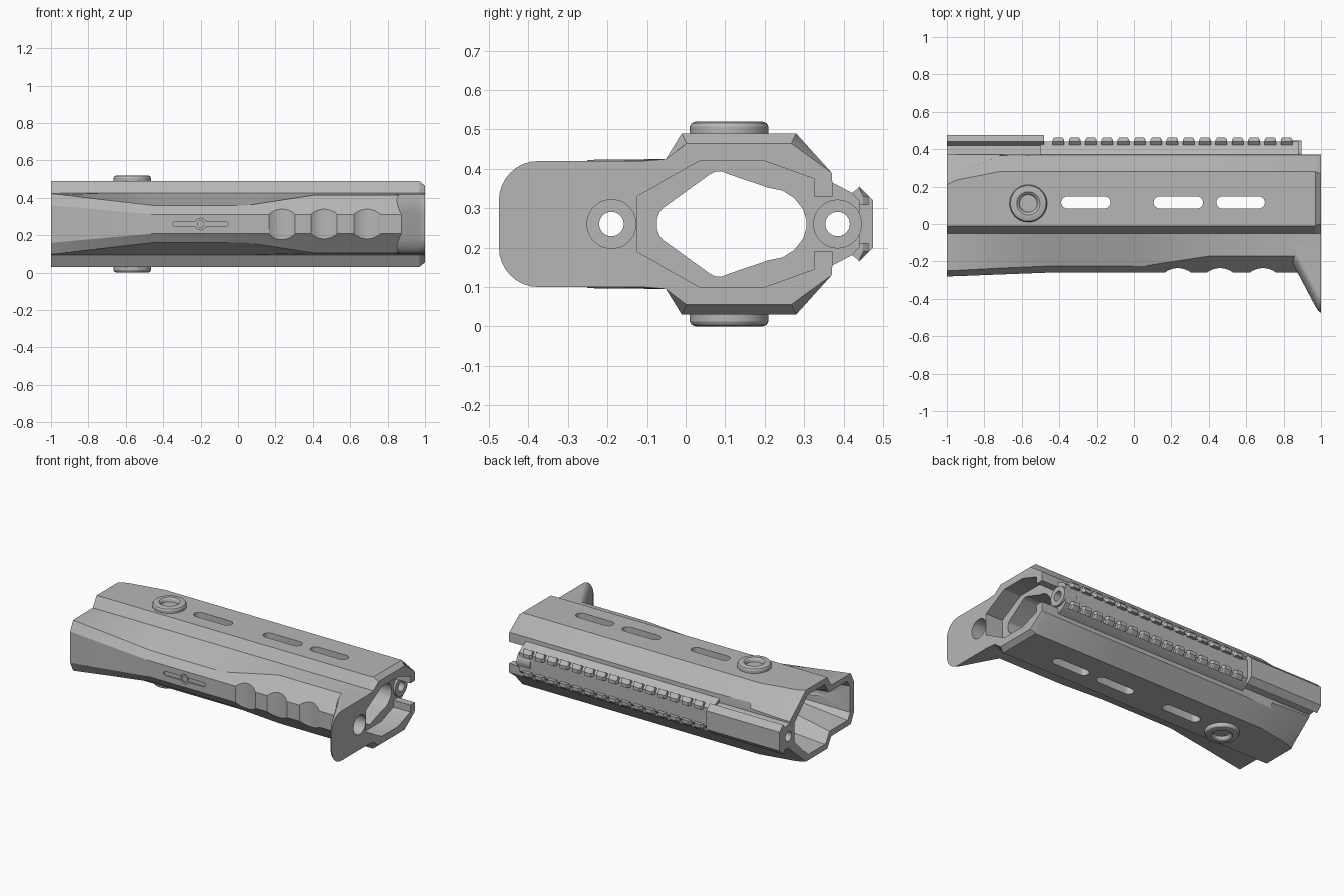
import bpy, bmesh, math

cube = bpy.data.objects.get("Cube")
if cube:
    bpy.data.objects.remove(cube, do_unlink=True)

ZC = 0.26  # height of the long axis

grey = bpy.data.materials.new("matte grey")
grey.use_nodes = True
grey.diffuse_color = (0.47, 0.47, 0.47, 1)
grey.node_tree.nodes["Principled BSDF"].inputs["Base Color"].default_value = (0.47, 0.47, 0.47, 1)


def loft(name, sections, axis="X"):
    """Skin closed rings; each section is (position on axis, [(u, v), ...])."""
    place = {"X": lambda u, v, w: (w, u, v),
             "Y": lambda u, v, w: (u, w, v),
             "Z": lambda u, v, w: (u, v, w)}[axis]
    bm = bmesh.new()
    rings = [[bm.verts.new(place(u, v, w)) for u, v in pts] for w, pts in sections]
    n = len(rings[0])
    for a, b in zip(rings, rings[1:]):
        for i in range(n):
            j = (i + 1) % n
            bm.faces.new((a[i], a[j], b[j], b[i]))
    bm.faces.new(rings[0])
    bm.faces.new(rings[-1])
    bmesh.ops.recalc_face_normals(bm, faces=bm.faces)
    mesh = bpy.data.meshes.new(name)
    bm.to_mesh(mesh)
    bm.free()
    obj = bpy.data.objects.new(name, mesh)
    bpy.context.collection.objects.link(obj)
    return obj


def prism(name, pts, lo, hi, axis="X"):
    return loft(name, [(lo, pts), (hi, pts)], axis)


def sym(half):
    """Mirror a (y, half height) outline about the long axis."""
    return [(y, ZC + h) for y, h in half] + [(y, ZC - h) for y, h in reversed(half)]


def circle(u, v, r, n=40):
    return [(u + r * math.cos(math.tau * i / n), v + r * math.sin(math.tau * i / n))
            for i in range(n)]


def stadium(u, v, half, r, n=10):
    right = [(u + half + r * math.cos(a), v + r * math.sin(a))
             for a in [math.pi * (i / n - 0.5) for i in range(n + 1)]]
    return right + [(2 * u - x, 2 * v - y) for x, y in right]


def boolean(target, tool, operation="DIFFERENCE"):
    mod = target.modifiers.new("bool", "BOOLEAN")
    mod.operation, mod.solver, mod.object = operation, "EXACT", tool
    bpy.context.view_layer.update()
    graph = bpy.context.evaluated_depsgraph_get()
    mesh = bpy.data.meshes.new_from_object(target.evaluated_get(graph))
    target.modifiers.clear()
    target.data = mesh
    bpy.data.objects.remove(tool, do_unlink=True)


# Main shell: upper body and lower grip lofted along x
def shell(front, shoulder, corner=(0.28, 0.23), edge=(0.37, 0.13), back=0.10, shrink=0.0):
    half = [front, shoulder, (-0.05, 0.165), (-0.01 + shrink / 2, 0.23 - shrink),
            (corner[0] - shrink / 2, corner[1] - shrink), edge, (0.372, back)]
    return sym(half)


mid = ((-0.26, 0.052), (-0.225, 0.10))
grip = ((-0.26, 0.052), (-0.17, 0.155))
body = loft("handguard_body", [
    (-1.0, shell((-0.28, 0.10), (-0.25, 0.163), (0.21, 0.23), (0.24, 0.20), 0.09)),
    (-0.95, shell((-0.279, 0.096), (-0.248, 0.157), (0.235, 0.23), (0.265, 0.19), 0.09)),
    (-0.72, shell((-0.27, 0.075), (-0.236, 0.13), edge=(0.365, 0.135))),
    (-0.46, shell(*mid)),
    (0.05, shell(*mid)),
    (0.41, shell(*grip)),
    (0.97, shell(*grip)),
    (1.0, shell(*grip, shrink=0.025)),
])

# Finger grooves
for x in (0.235, 0.46, 0.69):
    boolean(body, prism("groove_cutter", circle(x, -0.352, 0.116, 64), 0, 0.52, "Z"))


# Flared hand stop at the right end
def stop_section(ymin, r=0.10, hw=0.16, n=8):
    arc = [math.pi / 2 * i / n for i in range(n + 1)]
    half = [(ymin + r - r * math.cos(a), hw - r + r * math.sin(a)) for a in arc]
    return sym(half + [(-0.06, hw)])


boolean(body, loft("hand_stop", [(x, stop_section(y)) for x, y in (
    (0.82, -0.19), (0.85, -0.22), (0.88, -0.27), (0.93, -0.365),
    (0.97, -0.44), (0.985, -0.464), (1.0, -0.475))]), "UNION")

# Rail base and solid rear rail block
boolean(body, prism("rail_base", sym([(0.33, 0.105), (0.372, 0.105), (0.42, 0.08),
                                      (0.44, 0.06)]), -0.5, 0.88), "UNION")
boolean(body, prism("rail_block", sym([(0.34, 0.085), (0.42, 0.07), (0.44, 0.095),
                                       (0.475, 0.06)]), -1.0, -0.48), "UNION")

# Recess in the right end, open to the back
boolean(body, prism("recess_cutter", sym([(-0.125, 0.05), (-0.125, 0.07), (0.035, 0.16),
                                          (0.2, 0.16), (0.325, 0.115), (0.325, 0.07),
                                          (0.6, 0.07)]), 0.88, 1.1))
boolean(body, prism("counterbore_cutter", circle(-0.19, ZC, 0.062), 0.89, 1.1))

# Hollow left end
boolean(body, loft("cavity_cutter", [
    (-1.05, sym([(-0.25, 0.09), (-0.22, 0.135), (-0.03, 0.135), (0.01, 0.20),
                 (0.19, 0.20), (0.22, 0.17), (0.33, 0.06)])),
    (-0.7, sym([(-0.2, 0.06), (-0.17, 0.07), (-0.05, 0.08), (0.05, 0.15),
                (0.15, 0.15), (0.22, 0.12), (0.3, 0.06)]))]))

# Central bore and two guide holes
boolean(body, prism("bore_cutter", sym([
    (-0.075, 0.012), (-0.068, 0.03), (-0.055, 0.042), (0.06, 0.125), (0.075, 0.133),
    (0.09, 0.134), (0.11, 0.126), (0.21, 0.092), (0.245, 0.085), (0.275, 0.066),
    (0.297, 0.038), (0.306, 0.01)]), -1.2, 1.2))
boolean(body, prism("guide_boss", circle(0.385, ZC, 0.062), 0.8, 0.895), "UNION")
for y in (-0.19, 0.385):
    boolean(body, prism("guide_hole_cutter", circle(y, ZC, 0.031), -1.2, 1.2))

# Accessory slots through both broad sides
for lo, hi in ((-0.39, -0.125), (0.105, 0.37), (0.44, 0.70)):
    boolean(body, prism("slot_cutter",
                        stadium((lo + hi) / 2, 0.115, (hi - lo) / 2 - 0.032, 0.032),
                        -0.1, 0.62, "Z"))

# Shallow slot and round stud recess on the grip front
boolean(body, prism("front_slot_cutter", stadium(-0.2, ZC, 0.135, 0.014, 4), -0.32, -0.25, "Y"))
boolean(body, prism("front_stud_cutter", circle(-0.2, ZC, 0.031, 24), -0.32, -0.248, "Y"))
parts = [body]
parts.append(prism("front_stud", circle(-0.2, ZC, 0.02, 24), -0.257, -0.24, "Y"))

# Rail teeth in two mirrored rows
tooth = [(0.405, 0.065), (0.42, 0.078), (0.44, 0.093), (0.463, 0.07), (0.463, 0.048), (0.43, 0.048)]
for side, label in ((1, "upper"), (-1, "lower")):
    for i in range(15):
        x = -0.405 + i * 0.0872
        outline = [(y, ZC + side * h) for y, h in tooth]
        narrow = [(min(y, 0.45), z) for y, z in outline]
        parts.append(loft(f"rail_tooth_{label}_{i + 1}", [
            (x - 0.031, narrow), (x - 0.022, outline),
            (x + 0.022, outline), (x + 0.031, narrow)]))

# Round socket buttons on both broad sides
profile = [(0.46, 0.10), (0.507, 0.10), (0.516, 0.095), (0.52, 0.085),
           (0.52, 0.062), (0.512, 0.052), (0.497, 0.047)]
for label, flip in (("upper", False), ("lower", True)):
    parts.append(loft(f"socket_button_{label}", [
        (2 * ZC - z if flip else z, circle(-0.565, 0.11, r, 48)) for z, r in profile], "Z"))

# Colour and shading
bpy.ops.object.select_all(action="DESELECT")
for obj in parts:
    obj.data.materials.clear()
    obj.data.materials.append(grey)
    for poly in obj.data.polygons:
        poly.material_index = 0
    obj.select_set(True)
bpy.context.view_layer.objects.active = body
bpy.ops.object.shade_smooth_by_angle(angle=math.radians(25))
